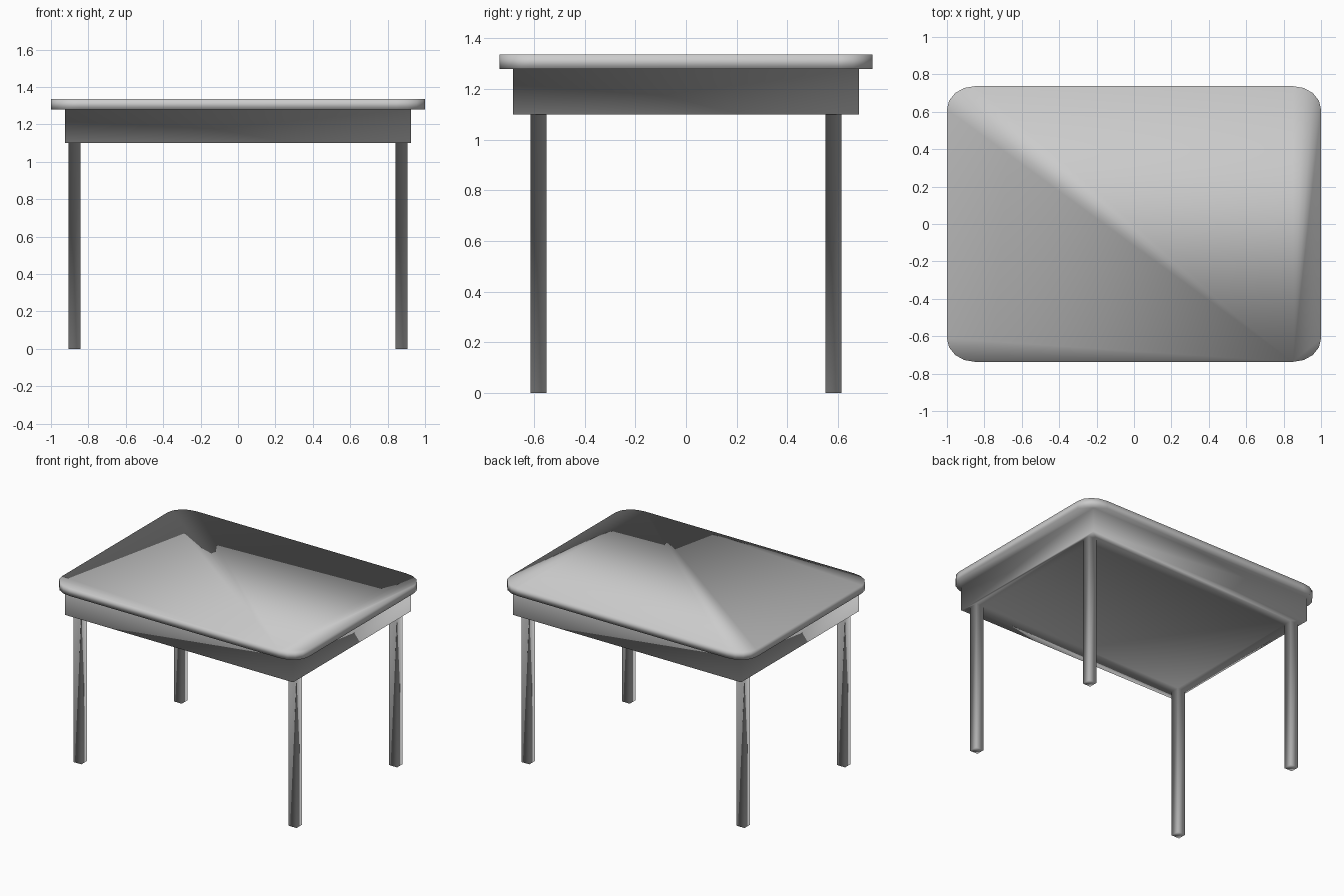
import bpy, bmesh
from math import sin, cos, pi

if "Cube" in bpy.data.objects:
    bpy.data.objects.remove(bpy.data.objects["Cube"])

bm = bmesh.new()


def loop(outline, z):
    """Add a closed ring of vertices at height z."""
    return [bm.verts.new((x, y, z)) for x, y in outline]


def rectangle(cx, cy, hx, hy):
    return [(cx - hx, cy - hy), (cx + hx, cy - hy), (cx + hx, cy + hy), (cx - hx, cy + hy)]


def rounded(hx, hy, rx, ry, steps):
    pts = []
    for q, (sx, sy) in enumerate([(1, 1), (-1, 1), (-1, -1), (1, -1)]):
        for i in range(steps + 1):
            a = (q + i / steps) * pi / 2
            pts.append((sx * (hx - rx) + rx * cos(a), sy * (hy - ry) + ry * sin(a)))
    return pts


def wall(low, high):
    """Triangulated side wall between two rings."""
    n = len(low)
    for i in range(n):
        j = (i + 1) % n
        bm.faces.new((low[i], low[j], high[j]))
        bm.faces.new((low[i], high[j], high[i]))


def fan(ring, k=0):
    """Cap a ring with triangles from its vertex k."""
    n = len(ring)
    for i in range(1, n - 1):
        bm.faces.new((ring[k], ring[(k + i) % n], ring[(k + i + 1) % n]))


def fill(*rings):
    """Fill a flat area between an outer ring and its holes."""
    edges = [bm.edges.get((r[i - 1], r[i])) for r in rings for i in range(len(r))]
    bmesh.ops.triangle_fill(bm, edges=edges, use_beauty=True, normal=(0, 0, -1))


# Rounded board
outline = rounded(1.0, 0.737, 0.15, 0.125, 4)
board_low, board_high = loop(outline, 1.279), loop(outline, 1.336)
wall(board_low, board_high)
fan(board_high, 15)

# Apron joined to the underside of the board
box = rectangle(0, 0, 0.925, 0.683)
apron_low, apron_high = loop(box, 1.10), loop(box, 1.279)
wall(apron_low, apron_high)
fill(board_low, apron_high)

# Four square legs growing out of the apron's underside
leg_tops = []
for sx in (-1, 1):
    for sy in (-1, 1):
        square = rectangle(sx * 0.873, sy * 0.582, 0.032, 0.032)
        foot, top = loop(square, 0), loop(square, 1.10)
        wall(foot, top)
        fan(foot)
        leg_tops.append(top)
fill(apron_low, *leg_tops)

# One continuous surface, smooth all over
bmesh.ops.recalc_face_normals(bm, faces=bm.faces[:])
for f in bm.faces:
    f.smooth = True
mesh = bpy.data.meshes.new("table")
bm.to_mesh(mesh)
bm.free()
bpy.context.collection.objects.link(bpy.data.objects.new("table", mesh))
